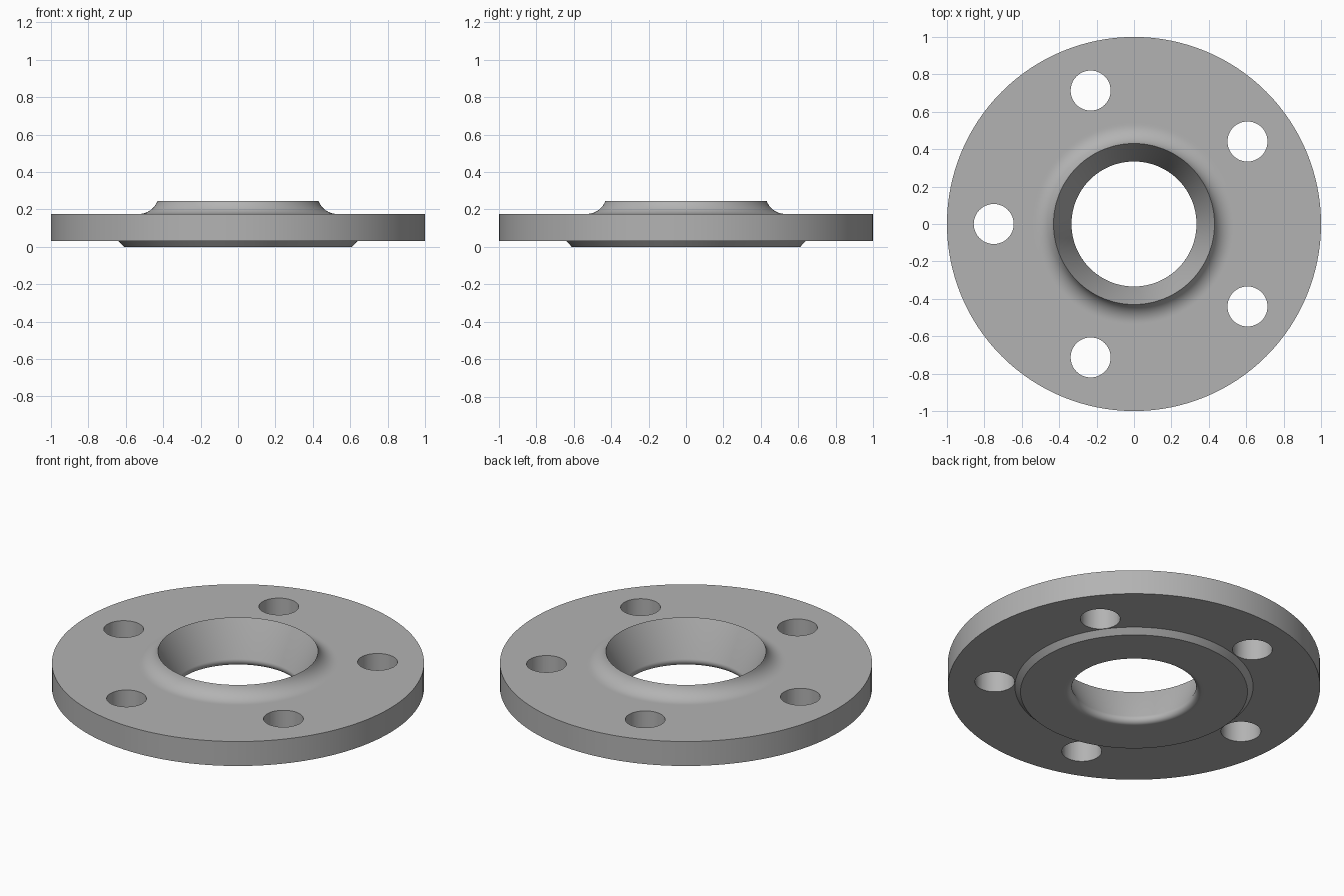
import bpy
import bmesh
from math import cos, sin, pi, radians, tau
from mathutils import Matrix, Vector

cube = bpy.data.objects.get("Cube")
if cube:
    bpy.data.objects.remove(cube)

steel = bpy.data.materials.new("grey_steel")
steel.use_nodes = True
colour = (0.45, 0.45, 0.45, 1)
steel.diffuse_color = colour
steel.node_tree.nodes["Principled BSDF"].inputs["Base Color"].default_value = colour


def arc(cx, cz, radius, start, end, steps):
    angles = [radians(start + (end - start) * i / steps) for i in range(steps + 1)]
    return [(cx + radius * cos(a), cz + radius * sin(a)) for a in angles]


def add_object(name, bm):
    mesh = bpy.data.meshes.new(name)
    bm.to_mesh(mesh)
    bm.free()
    obj = bpy.data.objects.new(name, mesh)
    bpy.context.collection.objects.link(obj)
    mesh.materials.append(steel)
    return obj


def lathe(name, profile, segments):
    bm = bmesh.new()
    rings = [[bm.verts.new((r * cos(tau * i / segments), r * sin(tau * i / segments), z))
              for i in range(segments)] for r, z in profile]
    for a, b in zip(rings, rings[1:] + rings[:1]):
        for i in range(segments):
            j = (i + 1) % segments
            bm.faces.new((a[i], a[j], b[j], b[i]))
    bmesh.ops.recalc_face_normals(bm, faces=bm.faces)
    return add_object(name, bm)


# Closed section: raised face, plate, filleted hub, tapered bore, rounded throat
profile = [(0.38, 0), (0.61, 0), (0.64, 0.031), (1, 0.031), (1, 0.176), (0.54, 0.176)]
profile += arc(0.53, 0.282, 0.106, 270, 200, 10)
profile += arc(0.364, 0.03, 0.03, 156, 270, 8)
flange = lathe("flange", profile, 128)

# Five bolt holes
bm = bmesh.new()
for k in range(5):
    angle = radians(36 + 72 * k)
    place = Matrix.Translation(Vector((0.75 * cos(angle), 0.75 * sin(angle), 0.1)))
    bmesh.ops.create_cone(bm, cap_ends=True, segments=48, radius1=0.107,
                          radius2=0.107, depth=0.4, matrix=place)
cutter = add_object("bolt_hole_cutter", bm)

cut = flange.modifiers.new("bolt_holes", "BOOLEAN")
cut.operation = "DIFFERENCE"
cut.solver = "EXACT"
cut.object = cutter
bpy.ops.object.select_all(action="DESELECT")
flange.select_set(True)
bpy.context.view_layer.objects.active = flange
bpy.ops.object.modifier_apply(modifier=cut.name)
bpy.data.objects.remove(cutter)
bpy.ops.object.shade_smooth_by_angle(angle=radians(30))
